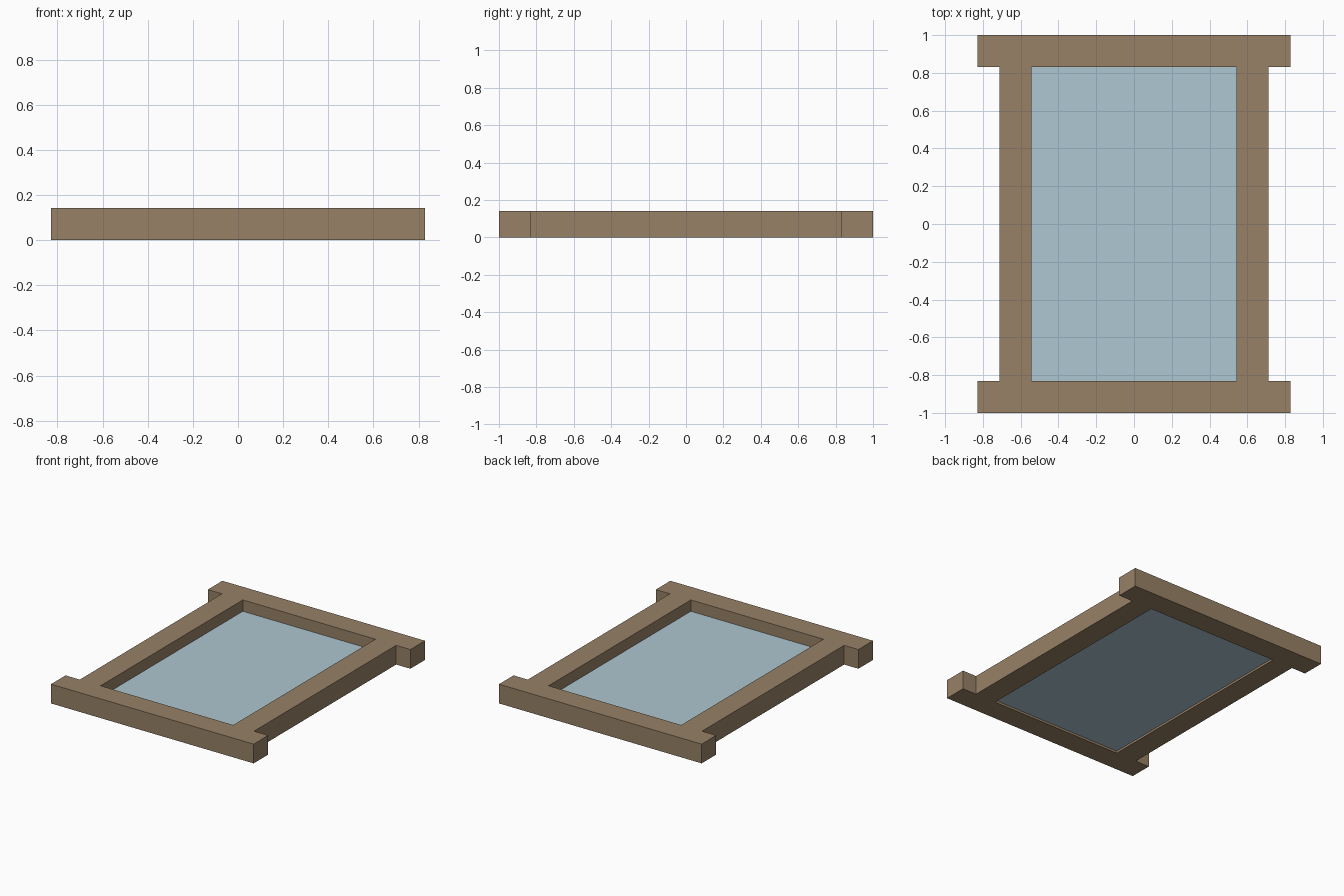
import bpy

if "Cube" in bpy.data.objects:
    bpy.data.objects.remove(bpy.data.objects["Cube"])

HEIGHT = 0.142
RAIL_X, RAIL_IN, RAIL_OUT = 0.828, 0.83, 1.0
STILE_IN, STILE_OUT = 0.542, 0.712


def material(name, color):
    mat = bpy.data.materials.new(name)
    mat.diffuse_color = (*color, 1)
    mat.use_nodes = True
    mat.node_tree.nodes["Principled BSDF"].inputs["Base Color"].default_value = mat.diffuse_color
    return mat


def box(name, x, y, z, mat):
    """Box spanning the given (min, max) ranges."""
    spans = (x, y, z)
    bpy.ops.mesh.primitive_cube_add(size=1, location=[(a + b) / 2 for a, b in spans])
    obj = bpy.context.object
    obj.name = name
    obj.scale = [b - a for a, b in spans]
    bpy.ops.object.transform_apply(location=False, rotation=False, scale=True)
    obj.data.materials.append(mat)
    return obj


wood = material("wood", (0.31, 0.22, 0.135))
glass = material("glass", (0.42, 0.57, 0.64))

# Long rails with protruding horns
for name, s in (("front_rail", -1), ("back_rail", 1)):
    box(name, (-RAIL_X, RAIL_X), sorted((s * RAIL_IN, s * RAIL_OUT)), (0, HEIGHT), wood)

# Side stiles between the rails
for name, s in (("left_stile", -1), ("right_stile", 1)):
    box(name, sorted((s * STILE_IN, s * STILE_OUT)), (-RAIL_IN, RAIL_IN), (0, HEIGHT), wood)

# Recessed pane, slightly above the underside
box("glass_pane", (-STILE_IN, STILE_IN), (-RAIL_IN, RAIL_IN), (0.016, 0.058), glass)
